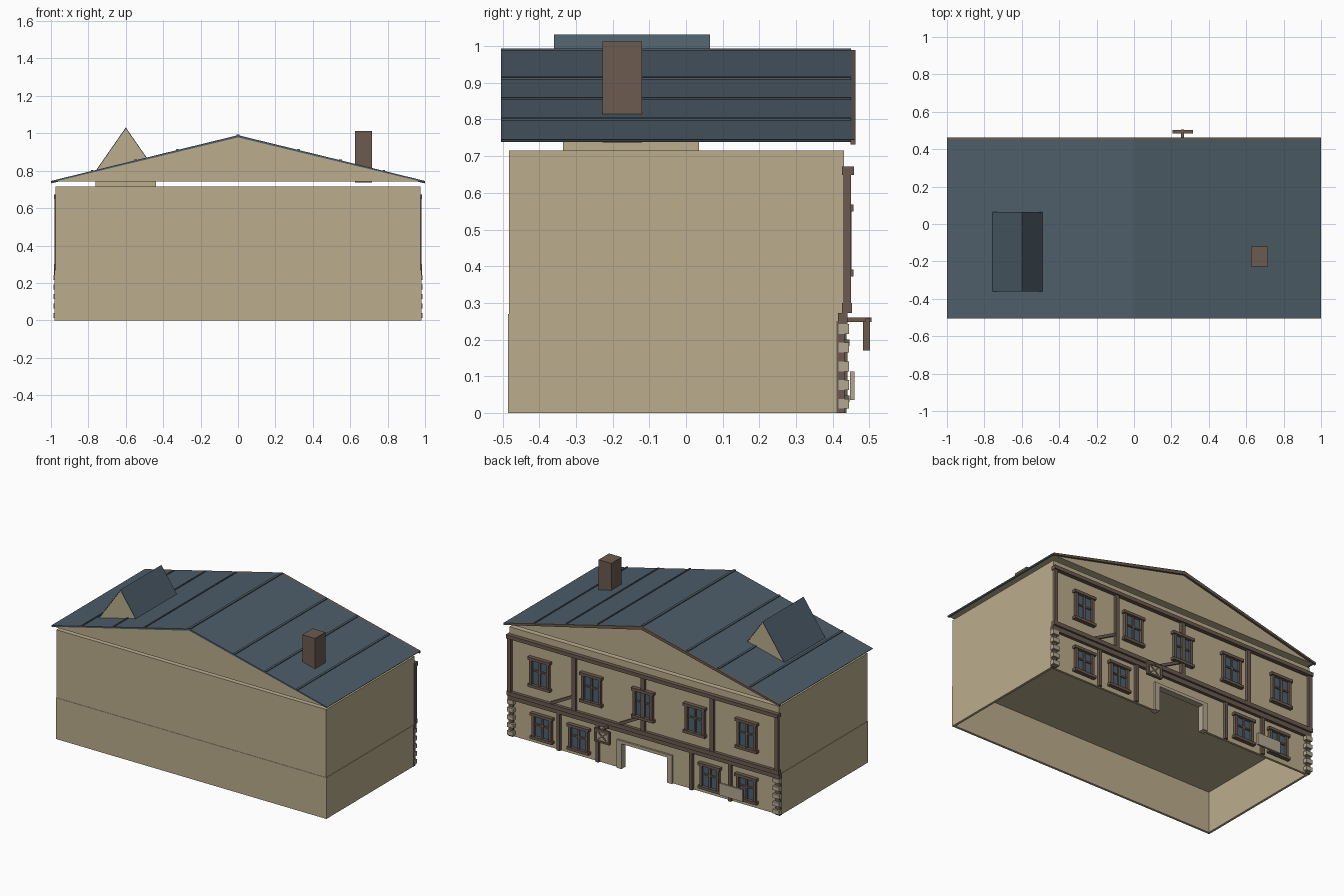
import bpy, bmesh, math
from mathutils import Matrix, Vector

cube = bpy.data.objects.get("Cube")
if cube:
    bpy.data.objects.remove(cube, do_unlink=True)


def material(name, colour):
    m = bpy.data.materials.new(name)
    m.use_nodes = True
    m.diffuse_color = (*colour, 1)
    m.node_tree.nodes["Principled BSDF"].inputs["Base Color"].default_value = (*colour, 1)
    return m


PLASTER = material("plaster", (0.50, 0.42, 0.27))
TIMBER = material("timber", (0.15, 0.105, 0.08))
SLATE = material("slate", (0.075, 0.11, 0.14))
GLASS = material("glass", (0.07, 0.12, 0.17))
STONE = material("stone", (0.45, 0.39, 0.28))


def finish(name, bm, mat):
    bmesh.ops.recalc_face_normals(bm, faces=bm.faces)
    mesh = bpy.data.meshes.new(name)
    bm.to_mesh(mesh)
    bm.free()
    mesh.materials.append(mat)
    ob = bpy.data.objects.new(name, mesh)
    bpy.context.collection.objects.link(ob)
    return ob


def add_box(bm, x, y, z):
    size = Matrix.Diagonal((x[1] - x[0], y[1] - y[0], z[1] - z[0], 1))
    mid = Matrix.Translation((sum(x) / 2, sum(y) / 2, sum(z) / 2))
    bmesh.ops.create_cube(bm, size=1, matrix=mid @ size)


def boxes(name, mat, items):
    bm = bmesh.new()
    for x, y, z in items:
        add_box(bm, x, y, z)
    return finish(name, bm, mat)


def prism(name, mat, profile, y0, y1):
    """Extrude an x-z outline along y."""
    bm = bmesh.new()
    face = bm.faces.new([bm.verts.new((x, y0, z)) for x, z in profile])
    new = bmesh.ops.extrude_face_region(bm, geom=[face])["geom"]
    bmesh.ops.translate(bm, vec=(0, y1 - y0, 0),
                        verts=[v for v in new if isinstance(v, bmesh.types.BMVert)])
    return finish(name, bm, mat)


def bar(name, mat, a, b, width, y):
    """Flat slanted bar between two x-z points."""
    a, b = Vector(a), Vector(b)
    d = (b - a).normalized() * width / 2
    n = Vector((-d.y, d.x))
    return prism(name, mat, [a + n, b + n, b - n, a - n], *y)


def span(c, w):
    return (c - w / 2, c + w / 2)


# Ground floor shell, open underneath, with a doorway in the back wall
boxes("ground_floor_walls", PLASTER, [
    ((-.98, .98), (-.485, -.47), (0, .27)),
    ((-.98, -.965), (-.47, .42), (0, .27)),
    ((.965, .98), (-.47, .42), (0, .27)),
    ((-.965, -.18), (.405, .42), (0, .27)),
    ((.18, .965), (.405, .42), (0, .27)),
    ((-.18, .18), (.405, .42), (.175, .27))])
boxes("upper_floor", PLASTER, [((-.977, .977), (-.483, .431), (.27, .715))])

# Doorway surround
boxes("door_surround", STONE, [
    ((-.2, -.165), (.39, .432), (0, .175)),
    ((.165, .2), (.39, .432), (0, .175)),
    ((-.2, .2), (.39, .432), (.165, .185))])

# Main roof: gable body, slate sheets, seams, and fascia on the back
RIDGE, EAVE = .99, .745
prism("gable_body", PLASTER, [(-.985, .741), (.985, .741), (0, .98)], -.502, .446)
prism("roof_slate", SLATE,
      [(-1, EAVE), (0, RIDGE), (1, EAVE), (.995, .738), (0, .978), (-.995, .738)], -.505, .452)
prism("back_fascia", TIMBER,
      [(-1, EAVE), (0, RIDGE), (1, EAVE), (1, .732), (0, .968), (-1, .732)], .448, .462)
for s in (-1, 1):
    for x in (.325, .55, .78):
        z0, z1 = [RIDGE - (RIDGE - EAVE) * v for v in (x - .006, x + .006)]
        prism("roof_seam", SLATE, [(s * (x - .006), z0 - .003), (s * (x - .006), z0 + .005),
                                   (s * (x + .006), z1 + .005), (s * (x + .006), z1 - .003)],
              -.505, .45)
boxes("ridge_seam", SLATE, [((-.008, .008), (-.505, .45), (.98, .994))])

# Dormer and chimney
boxes("dormer_base", PLASTER, [((-.762, -.438), (-.335, .035), (.71, .79))])
prism("dormer_body", PLASTER, [(-.76, .793), (-.6, 1.024), (-.44, .793)], -.358, .063)
prism("dormer_roof", SLATE, [(-.764, .795), (-.6, 1.031), (-.436, .795),
                             (-.44, .793), (-.6, 1.024), (-.76, .793)], -.36, .065)
boxes("chimney", TIMBER, [((.625, .717), (-.227, -.12), (.737, 1.013))])

# Timber framing on the back
boxes("horizontal_beams", TIMBER, [
    ((-.985, .985), (.415, .44), (.243, .273)),
    ((-.985, .985), (.425, .452), (.273, .3)),
    ((-.985, .985), (.425, .458), (.648, .672))])
boxes("upper_posts", TIMBER,
      [(span(x, .026), (.428, .45), (.29, .655)) for x in (-.968, -.5, 0, .5, .968)])
boxes("lower_posts", TIMBER,
      [(span(x, .022), (.415, .437), (0, .25)) for x in (-.62, -.34, .34, .62)])
for x in (0, .5):
    bar("brace", TIMBER, (x + .17, .3), (x, .39), .018, (.428, .444))

# Stone-blocked corners at ground level
for s in (-1, 1):
    boxes("corner_post", TIMBER, [(span(s * .967, .03), (.41, .432), (0, .25))])
    boxes("corner_stones", STONE,
          [(span(s * .963, .046), (.416, .445), span(.025 + i * .051, .027)) for i in range(5)])


# Windows
def window(cx, cz, w, h, y):
    boxes("window_glass", GLASS, [(span(cx, w - .02), (y, y + .006), span(cz, h - .02))])
    t, front = .018, (y, y + .02)
    frame = [(span(cx + s * (w - t) / 2, t), front, span(cz, h)) for s in (-1, 1)]
    frame += [(span(cx, w + .02), (y, y + .026), span(cz + s * (h - t) / 2, t)) for s in (-1, 1)]
    frame += [(span(cx, .014), (y, y + .014), span(cz, h)),
              (span(cx, w), (y, y + .014), span(cz + .012, .01))]
    boxes("window_frame", TIMBER, frame)


for x in (-.75, -.375, 0, .375, .75):
    window(x, .47, .14, .195, .431)
for x in (-.74, -.475, .475, .74):
    window(x, .115, .14, .17, .42)

# Board leaning by the ground floor windows
boxes("notice_board", STONE, [((-.73, -.56), (.447, .459), (.035, .113))])

# Hanging sign with crossed bars
boxes("sign_bracket", TIMBER, [
    (span(.26, .016), (.42, .506), (.248, .26)),
    (span(.26, .11), (.49, .502), (.248, .258))])
boxes("sign_panel", STONE, [(span(.26, .09), (.486, .496), (.178, .245))])
boxes("sign_frame", TIMBER,
      [(span(.26 + s * .048, .014), (.483, .502), (.17, .25)) for s in (-1, 1)] +
      [(span(.26, .11), (.483, .502), span(z, .012)) for z in (.176, .244)])
for s in (-1, 1):
    bar("sign_cross", TIMBER, (.26 - s * .03, .188), (.26 + s * .03, .235), .01, (.484, .499))
